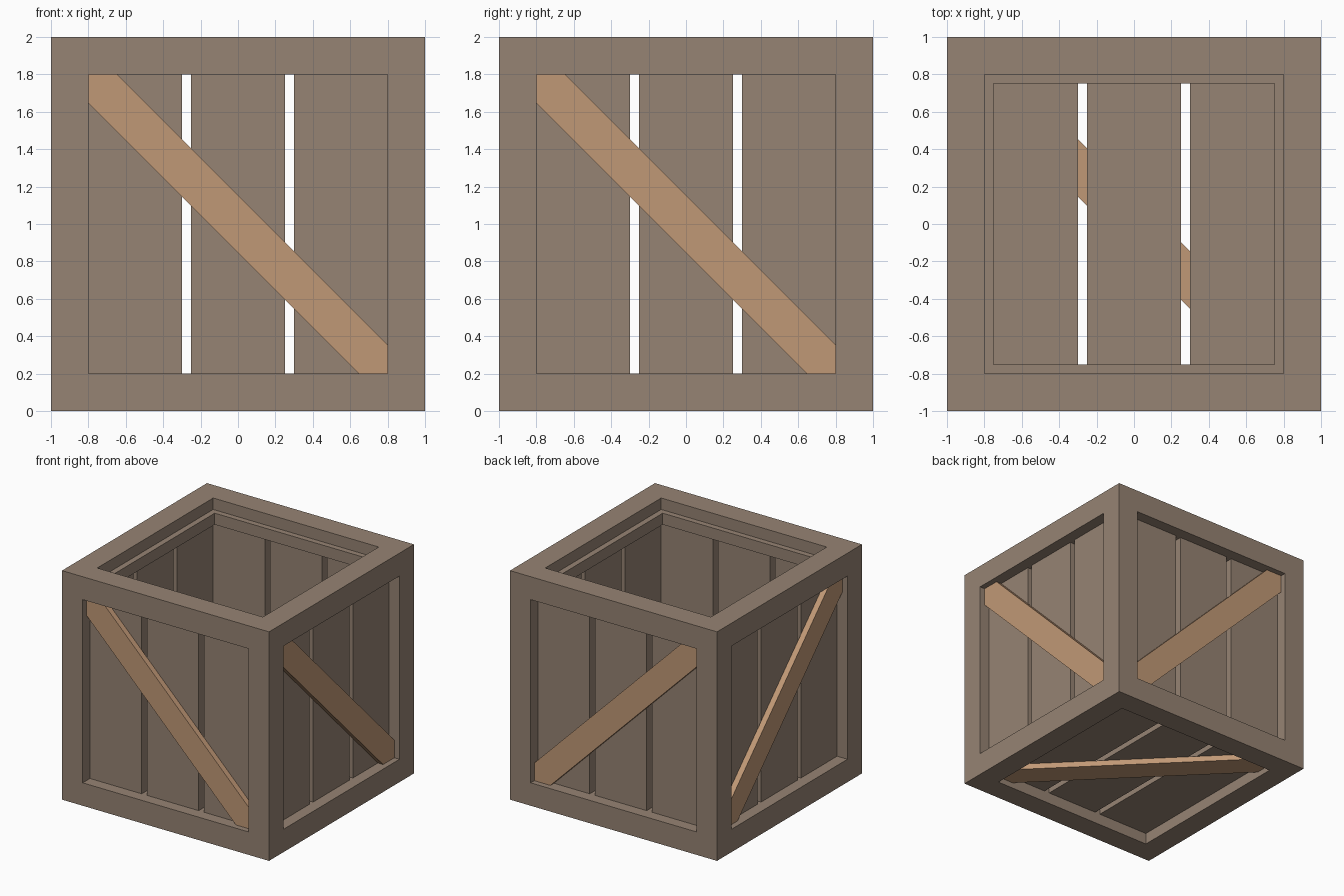
import bpy
import bmesh

if "Cube" in bpy.data.objects:
    bpy.data.objects.remove(bpy.data.objects["Cube"])


def material(name, rgb):
    m = bpy.data.materials.new(name)
    m.diffuse_color = (*rgb, 1)
    m.use_nodes = True
    m.node_tree.nodes["Principled BSDF"].inputs["Base Color"].default_value = m.diffuse_color
    return m


GREY_WOOD = material("grey brown wood", (0.305, 0.228, 0.172))
TAN_WOOD = material("tan wood", (0.53, 0.315, 0.180))


def finish(bm, name, mat):
    bmesh.ops.recalc_face_normals(bm, faces=bm.faces)
    mesh = bpy.data.meshes.new(name)
    bm.to_mesh(mesh)
    bm.free()
    mesh.materials.append(mat)
    obj = bpy.data.objects.new(name, mesh)
    bpy.context.collection.objects.link(obj)
    return obj


def lattice(name, xs, ys, zs, filled, mat):
    """One solid from the filled cells of a small grid, outer skin only."""
    axes = (xs, ys, zs)
    size = [len(a) - 1 for a in axes]

    def solid(c):
        return all(0 <= c[k] < size[k] for k in range(3)) and filled(*c)

    bm = bmesh.new()
    for cell in [(i, j, k) for i in range(size[0])
                 for j in range(size[1]) for k in range(size[2])]:
        if not solid(cell):
            continue
        for axis in range(3):
            for side in (0, 1):
                near = list(cell)
                near[axis] += 2 * side - 1
                if solid(near):
                    continue
                quad = []
                for a, b in ((0, 0), (1, 0), (1, 1), (0, 1)):
                    p = list(cell)
                    p[axis] += side
                    p[(axis + 1) % 3] += a
                    p[(axis + 2) % 3] += b
                    quad.append(bm.verts.new([axes[n][p[n]] for n in range(3)]))
                bm.faces.new(quad)
    bmesh.ops.remove_doubles(bm, verts=bm.verts, dist=1e-5)
    return finish(bm, name, mat)


def plate(name, outline, inner, outer, place, mat):
    """Extrude a (u, v) outline between two depths and place it on a side."""
    bm = bmesh.new()
    loops = [[bm.verts.new(place(u, v, d)) for u, v in outline]
             for d in (inner, outer)]
    for loop in loops:
        bm.faces.new(loop)
    n = len(outline)
    for i in range(n):
        j = (i + 1) % n
        bm.faces.new((loops[0][i], loops[0][j], loops[1][j], loops[1][i]))
    return finish(bm, name, mat)


# Outer frame: the twelve edge beams of the cube
cuts = (-1, -0.8, 0.8, 1)
lattice("frame", cuts, cuts, (0, 0.2, 1.8, 2),
        lambda i, j, k: (i != 1) + (j != 1) + (k != 1) >= 2, GREY_WOOD)

# Lip inside the open top
lip = (-0.8, -0.75, 0.75, 0.8)
lattice("top_lip", lip, lip, (1.8, 1.9),
        lambda i, j, k: i != 1 or j != 1, GREY_WOOD)

# Each side maps across, up and distance from the crate centre to space
sides = {
    "front": lambda u, v, d: (u, -d, 1 + v),
    "back": lambda u, v, d: (u, d, 1 + v),
    "right": lambda u, v, d: (d, u, 1 + v),
    "left": lambda u, v, d: (-d, u, 1 + v),
    "floor": lambda u, v, d: (u, v, 1 - d),
}

# Diagonal brace outline with its ends cut to the frame corners
H, C = 0.8, 0.645
brace = [(-H, H), (-C, H), (H, -C), (H, -H), (C, -H), (-H, C)]

for side, place in sides.items():
    # Three planks with gaps
    for n, (a, b) in enumerate(((-0.8, -0.3), (-0.25, 0.25), (0.3, 0.8)), 1):
        plate(f"{side}_plank_{n}", [(a, -H), (b, -H), (b, H), (a, H)],
              0.8, 0.9, place, GREY_WOOD)
    # Brace across the outside of the planks
    plate(f"{side}_brace", brace, 0.9, 0.95, place, TAN_WOOD)
